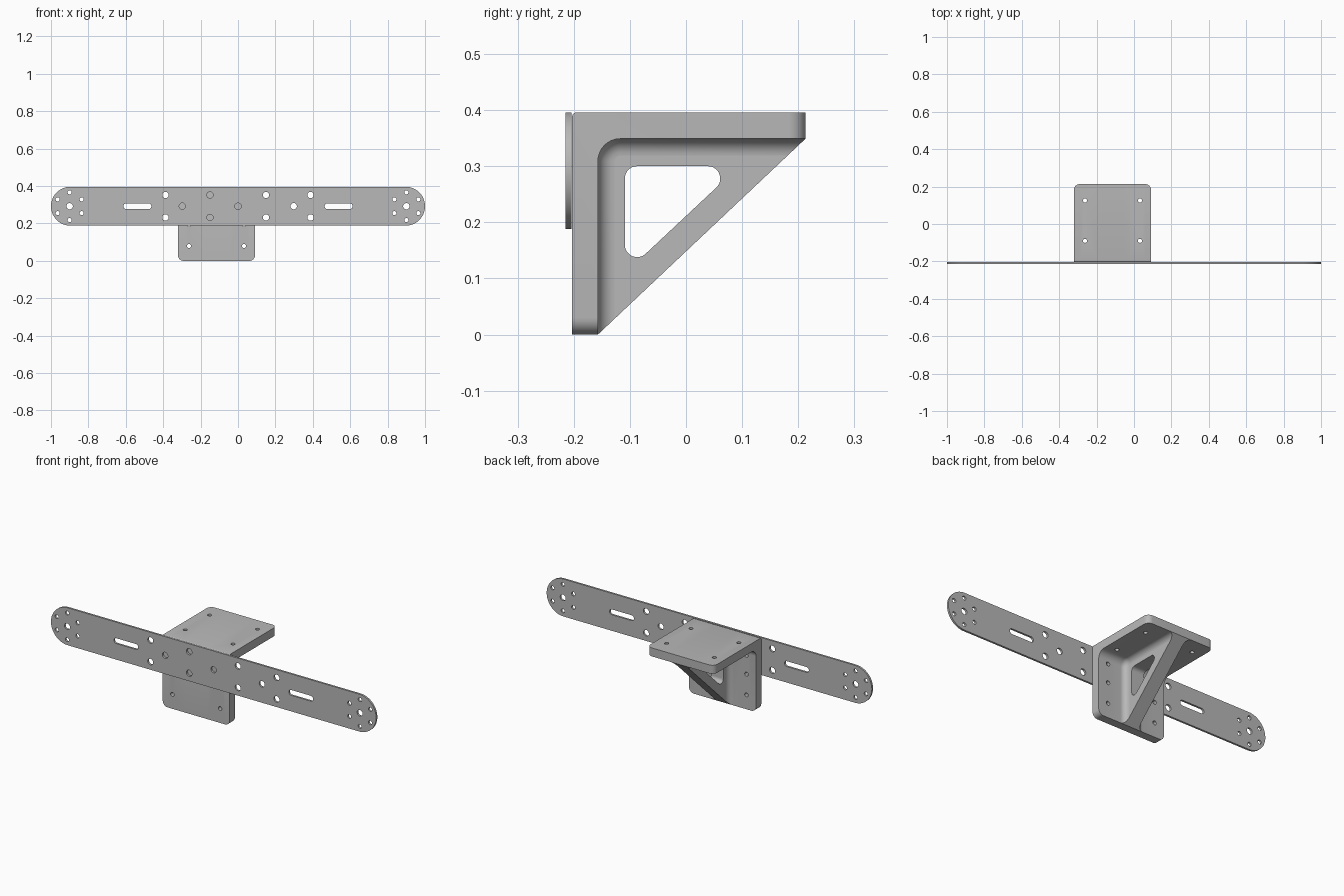
import bpy, bmesh
from math import pi, sin, cos, atan2, radians
from mathutils import Matrix, Vector

if "Cube" in bpy.data.objects:
    bpy.data.objects.remove(bpy.data.objects["Cube"], do_unlink=True)

metal = bpy.data.materials.new("mid grey metal")
metal.use_nodes = True
metal.diffuse_color = (0.48, 0.48, 0.48, 1)
metal.node_tree.nodes["Principled BSDF"].inputs["Base Color"].default_value = metal.diffuse_color


def activate(obj):
    bpy.ops.object.select_all(action='DESELECT')
    obj.select_set(True)
    bpy.context.view_layer.objects.active = obj


def add(name, data):
    obj = bpy.data.objects.new(name, data)
    bpy.context.collection.objects.link(obj)
    obj.data.materials.append(metal)
    activate(obj)
    return obj


def circle(x, y, r, n=24):
    return [(x + r * cos(2 * pi * i / n), y + r * sin(2 * pi * i / n)) for i in range(n)]


def rounded(centres, r, n=16):
    """Outline around counter-clockwise corner centres, rounded by radius r."""
    pts = []
    for i, c in enumerate(centres):
        p, q = centres[i - 1], centres[(i + 1) % len(centres)]
        start = atan2(c[1] - p[1], c[0] - p[0]) - pi / 2
        end = atan2(q[1] - c[1], q[0] - c[0]) - pi / 2
        sweep = (end - start) % (2 * pi)
        for k in range(n + 1):
            a = start + sweep * k / n
            pts.append((c[0] + r * cos(a), c[1] + r * sin(a)))
    return pts


def sheet(name, outlines, thickness, location, rotation):
    """Flat sheet; the first outline is the edge, the rest are holes."""
    curve = bpy.data.curves.new(name, 'CURVE')
    curve.dimensions = '2D'
    curve.fill_mode = 'BOTH'
    curve.extrude = thickness / 2
    for pts in outlines:
        spline = curve.splines.new('POLY')
        spline.points.add(len(pts) - 1)
        for p, (x, y) in zip(spline.points, pts):
            p.co = (x, y, 0, 1)
        spline.use_cyclic_u = True
    obj = add(name, curve)
    obj.location, obj.rotation_euler = location, rotation
    bpy.ops.object.convert(target='MESH')
    obj = bpy.context.object
    bpy.ops.object.shade_smooth_by_angle(angle=radians(30))
    return obj


# Long drilled plate
MID = 0.292
outlines = [rounded([(-0.896, MID), (0.896, MID)], 0.104, 32), circle(0, MID, 0.017)]
for s in (-1, 1):
    outlines.append(circle(s * 0.9, MID, 0.017))
    outlines += [circle(x, y, 0.011) for x, y in
                 [(s * 0.9 + 0.074 * cos(pi / 6 + k * pi / 3),
                   MID + 0.074 * sin(pi / 6 + k * pi / 3)) for k in range(6)]]
    outlines.append(circle(s * 0.298, MID, 0.017))
    outlines += [circle(s * x, MID + dz, 0.017) for x in (0.15, 0.388) for dz in (-0.06, 0.06)]
    mid = s * 0.538
    outlines.append(rounded([(mid - 0.06, MID), (mid + 0.06, MID)], 0.015))
sheet("long_plate", outlines, 0.011, (0, -0.2095, 0), (pi / 2, 0, 0))

# Angle bracket: cross-sections lofted along x
CX, HALF = -0.115, 0.206
FRONT, BACK, TOP = -0.203, 0.213, 0.396
WALL, SLAB = -0.157, 0.349           # inner faces
RIB, FILLET, INNER, CORNER = 0.038, 0.03, 0.04, 0.03
SLOPE = SLAB / (BACK - WALL)
STEPS = 8


def section(d, c):
    """Profile with inner faces raised by d and free ends trimmed by c."""
    r = INNER - d
    y, z = WALL + d, SLAB - d
    e = 0.008
    pts = [(FRONT, c)]
    pts += [(FRONT + e * (1 - cos(a)), TOP - e * (1 - sin(a))) for a in (k * pi / 8 for k in range(5))]
    pts += [(BACK - c, TOP), (BACK - c, SLAB)]
    pts.append((min(BACK - c, WALL + z / SLOPE), z))
    pts += [(y + r * (1 - cos(a)), z - r * (1 - sin(a)))
            for a in (pi / 2 * (1 - k / STEPS) for k in range(STEPS + 1))]
    pts += [(y, max(c, d * SLOPE)), (WALL, c)]
    return pts


arc = [pi / 2 * k / STEPS for k in range(STEPS + 1)]
layers = [(RIB + FILLET * (1 - cos(a)), FILLET * (1 - sin(a)), 0) for a in arc]
layers += [(HALF - CORNER * (1 - cos(a)), 0, CORNER * (1 - sin(a))) for a in reversed(arc)]
layers = [(-x, d, c) for x, d, c in reversed(layers)] + layers

bm = bmesh.new()
rings = [[bm.verts.new((CX + x, y, z)) for y, z in section(d, c)] for x, d, c in layers]
for a, b in zip(rings, rings[1:]):
    for i in range(len(a)):
        j = (i + 1) % len(a)
        bm.faces.new((a[i], a[j], b[j], b[i]))
bm.faces.new(rings[0])
bm.faces.new(rings[-1][::-1])
bmesh.ops.remove_doubles(bm, verts=bm.verts, dist=0.00005)
bmesh.ops.dissolve_degenerate(bm, edges=bm.edges, dist=0.00005)
bmesh.ops.recalc_face_normals(bm, faces=bm.faces)
mesh = bpy.data.meshes.new("angle_bracket")
bm.to_mesh(mesh)
bm.free()
bracket = add("angle_bracket", mesh)

# Screw holes through both flanges
bm = bmesh.new()


def drill(loc, rot):
    bmesh.ops.create_cone(bm, cap_ends=True, segments=24, radius1=0.011, radius2=0.011,
                          depth=0.12, matrix=Matrix.Translation(Vector(loc)) @ rot)


for s in (-1, 1):
    x = CX + s * 0.147
    for z in (0.08, 0.195, 0.3):
        drill((x, -0.18, z), Matrix.Rotation(pi / 2, 4, 'X'))
    for y in (-0.09, 0.125):
        drill((x, y, 0.372), Matrix.Identity(4))
mesh = bpy.data.meshes.new("hole_cutter")
bm.to_mesh(mesh)
bm.free()
cutter = add("hole_cutter", mesh)
cutter.hide_render = True
activate(bracket)
mod = bracket.modifiers.new("holes", 'BOOLEAN')
mod.operation, mod.solver, mod.object = 'DIFFERENCE', 'EXACT', cutter
bpy.ops.object.modifier_apply(modifier=mod.name)
bpy.data.objects.remove(cutter, do_unlink=True)
activate(bracket)
bpy.ops.object.shade_smooth_by_angle(angle=radians(30))

# Triangular gusset with a rounded window
triangle = [(-0.18, 0.01), (WALL, 0), (BACK, SLAB), (BACK - 0.01, 0.37), (-0.18, 0.37)]
window = rounded([(-0.087, 0.16), (0.039, 0.278), (-0.087, 0.278)], 0.022)
sheet("gusset_rib", [triangle, window], 2 * RIB, (CX, 0, 0), (pi / 2, 0, pi / 2))
